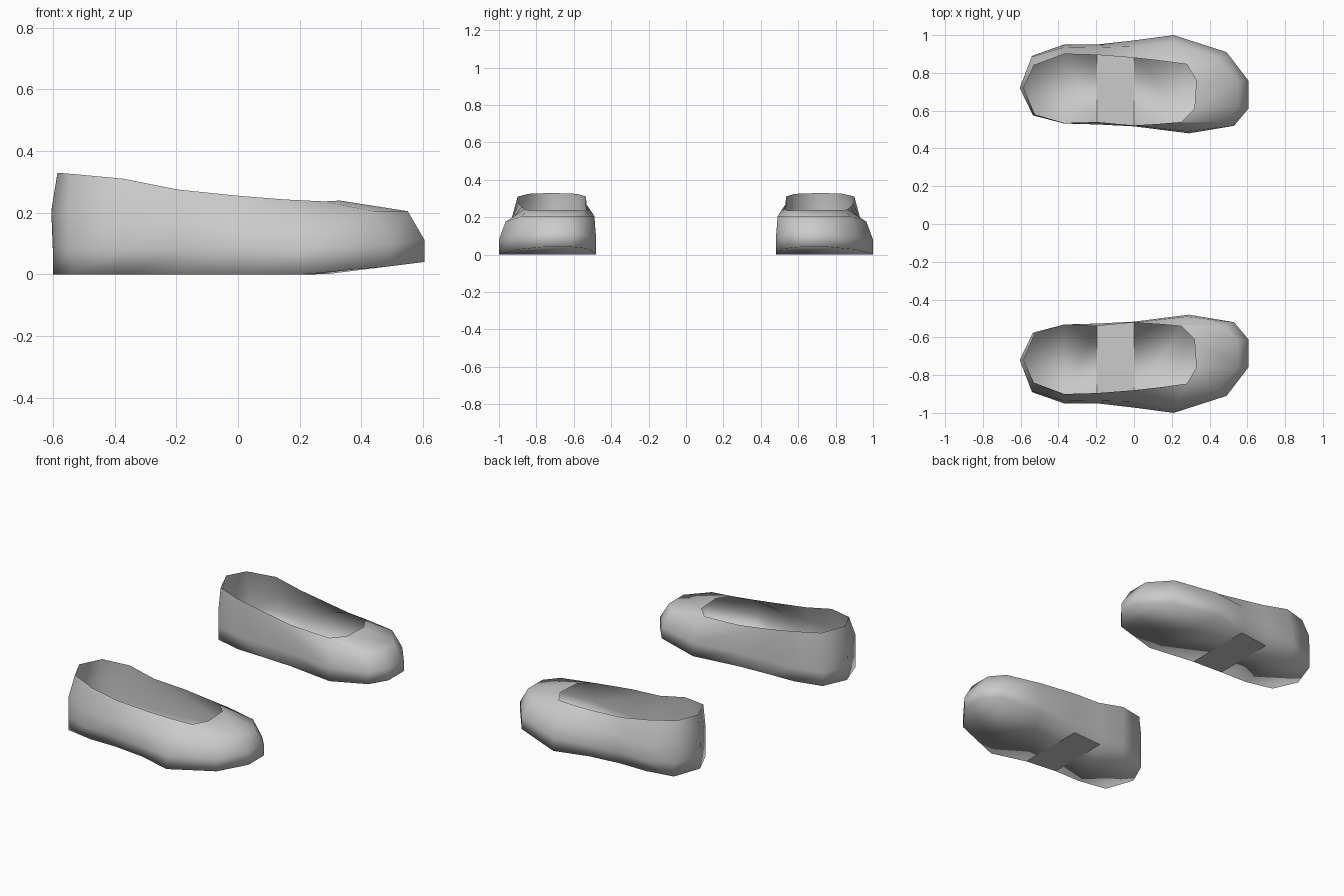
import bpy, bmesh

if "Cube" in bpy.data.objects:
    bpy.data.objects.remove(bpy.data.objects["Cube"])

grey = bpy.data.materials.new("plain grey")
grey.diffuse_color = (0.6, 0.6, 0.6, 1)
grey.use_nodes = True
grey.node_tree.nodes["Principled BSDF"].inputs["Base Color"].default_value = grey.diffuse_color

# Plan outlines: heel, along the outer side, round the toe, back on the inner side
MID = [(-.60, .72), (-.54, .89), (-.37, .95), (-.195, .95), (0, .972), (.21, 1.0),
       (.49, .91), (.605, .76), (.605, .61), (.53, .52), (.29, .48), (0, .52),
       (-.195, .53), (-.37, .535), (-.535, .575)]
UPPER = [(-.605, .72), (-.542, .885), (-.37, .937), (-.195, .935), (0, .94), (.21, .965),
         (.44, .88), (.55, .76), (.55, .62), (.48, .54), (.28, .49), (0, .517),
         (-.195, .527), (-.37, .532), (-.535, .575)]
RIM = [(-.585, .72), (-.53, .84), (-.37, .90), (-.195, .895), (0, .88), (.15, .863),
       (.28, .845), (.33, .76), (.32, .61), (.25, .54), (.13, .53), (0, .522),
       (-.195, .54), (-.37, .535), (-.525, .58)]
RIM_HEIGHT = [(-.59, .33), (-.53, .325), (-.37, .31), (-.195, .275), (0, .255),
              (.25, .235), (.34, .24)]
N = len(MID)


def rim_z(x):
    """Height of the opening, interpolated along the shoe."""
    for (x0, z0), (x1, z1) in zip(RIM_HEIGHT, RIM_HEIGHT[1:]):
        if x <= x1:
            return z0 + (z1 - z0) * (x - x0) / (x1 - x0)
    return RIM_HEIGHT[-1][1]


def toe_spring(x):
    """Lift of the sole toward the toe."""
    return max(0, x - .28) * .125


def make_shoe(name, side):
    bm = bmesh.new()
    # Sole edge, tucked in slightly along the outer heel and waist
    sole = [(x, y - (.03 if i in (2, 3, 4) else 0), toe_spring(x))
            for i, (x, y) in enumerate(MID)]
    mid = [(x, y, .08 + .75 * toe_spring(x)) for x, y in MID]
    upper = [(x, y, .205 - (.03 if 2 <= i <= 5 else 0)) for i, (x, y) in enumerate(UPPER)]
    rim = [(x, y, rim_z(x)) for x, y in RIM]
    rings = [[bm.verts.new((x, side * y, z)) for x, y, z in ring]
             for ring in (sole, mid, upper, rim)]
    # Walls, left open at the rim
    for low, high in zip(rings, rings[1:]):
        for i in range(N):
            j = (i + 1) % N
            bm.faces.new((low[i], low[j], high[j], high[i]))
    # Sole, in bands across the shoe
    b = rings[0]
    bm.faces.new((b[0], b[1], b[14]))
    for i in range(1, 7):
        bm.faces.new((b[i], b[i + 1], b[14 - i], b[15 - i]))
    bmesh.ops.recalc_face_normals(bm, faces=bm.faces)
    # Make sure the sole faces down
    bm.normal_update()
    if sum(f.normal.z for f in bm.faces if f.calc_center_median().z < .03) > 0:
        bmesh.ops.reverse_faces(bm, faces=bm.faces)
    # Smooth everywhere except the flat waist band of the sole
    waist = {b[3], b[4], b[11], b[12]}
    for f in bm.faces:
        f.smooth = set(f.verts) != waist
    mesh = bpy.data.meshes.new(name)
    bm.to_mesh(mesh)
    bm.free()
    mesh.materials.append(grey)
    bpy.context.collection.objects.link(bpy.data.objects.new(name, mesh))


make_shoe("left_shoe", 1)
make_shoe("right_shoe", -1)
